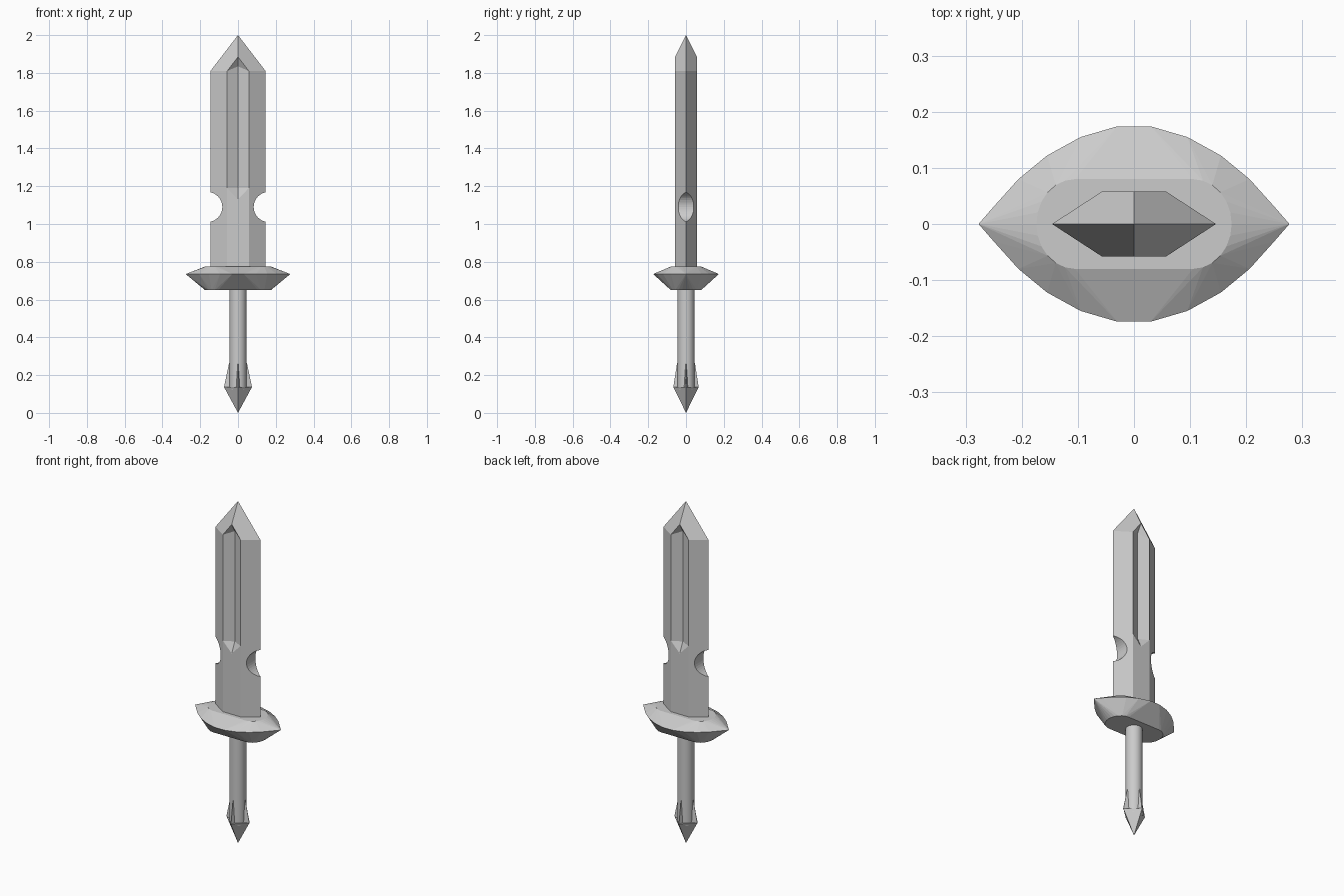
import bpy, bmesh, math

if "Cube" in bpy.data.objects:
    bpy.data.objects.remove(bpy.data.objects["Cube"])


def to_object(bm, name):
    bmesh.ops.recalc_face_normals(bm, faces=bm.faces)
    mesh = bpy.data.meshes.new(name)
    bm.to_mesh(mesh)
    bm.free()
    obj = bpy.data.objects.new(name, mesh)
    bpy.context.collection.objects.link(obj)
    return obj


def hull(name, points):
    """Flat-faced convex solid around a few points."""
    bm = bmesh.new()
    for p in points:
        bm.verts.new(p)
    bmesh.ops.convex_hull(bm, input=bm.verts)
    bmesh.ops.dissolve_limit(bm, angle_limit=0.01, verts=bm.verts, edges=bm.edges)
    return to_object(bm, name)


def mirror4(quarter):
    return {(sx * x, sy * y) for x, y in quarter for sx in (1, -1) for sy in (1, -1)}


# Blade: one quarter of a hexagonal bar with a faceted point and a V-shaped fuller
W, F, T, V = 0.146, 0.057, 0.058, 0.03
P = {"edge0": (W, 0, 0.74), "edge1": (W, 0, 1.81), "tip": (0, 0, 2.0),
     "flat0": (F, T, 0.74), "flat1": (F, T, 1.19), "flat2": (F, T, 1.81),
     "mid0": (0, T, 0.74), "sill": (0, T, 1.13), "peak": (0, T, 1.885),
     "groove0": (0, V, 1.19), "groove1": (0, V, 1.835), "base": (0, 0, 0.74)}
FACES = ["flat0 edge0 edge1 flat2 flat1", "flat2 edge1 tip peak", "flat2 peak groove1",
         "flat1 flat2 groove1 groove0", "sill flat1 groove0", "mid0 flat0 flat1 sill",
         "base mid0 flat0 edge0"]
bm = bmesh.new()
for sx in (1, -1):
    for sy in (1, -1):
        v = {k: bm.verts.new((x * sx, y * sy, z)) for k, (x, y, z) in P.items()}
        for f in FACES:
            bm.faces.new([v[k] for k in f.split()])
bmesh.ops.remove_doubles(bm, verts=bm.verts, dist=1e-4)
blade = to_object(bm, "blade")

# Round notches in the blade edges
for s in (1, -1):
    bpy.ops.mesh.primitive_cylinder_add(vertices=40, radius=0.08, depth=0.4,
                                        location=(s * 0.163, 0, 1.09),
                                        rotation=(math.pi / 2, 0, 0))
    cutter = bpy.context.object
    cutter.name = "notch_cutter"
    cutter.hide_render = True
    cutter.display_type = 'WIRE'
    mod = blade.modifiers.new("notch", 'BOOLEAN')
    mod.operation = 'DIFFERENCE'
    mod.solver = 'EXACT'
    mod.object = cutter

# Guard: pointed oval rim between two rounded flats
rim = mirror4([(0.03, 0.174), (0.095, 0.155), (0.155, 0.122),
               (0.206, 0.08), (0.25, 0.031), (0.277, 0)])
flat = mirror4([(0.105 + 0.069 * math.sin(a), 0.08 * math.cos(a))
                for a in (math.radians(15 * i) for i in range(7))])
hull("guard", [(x, y, 0.735) for x, y in rim]
     + [(x, y, z) for x, y in flat for z in (0.65, 0.775)])

# Grip
bpy.ops.mesh.primitive_cylinder_add(vertices=24, radius=0.045, depth=0.56,
                                    location=(0, 0, 0.40))
bpy.context.object.name = "grip"
bpy.ops.object.shade_smooth_by_angle(angle=math.radians(30))

# Pommel: four-sided spike
PX, PY, PZ = 0.074, 0.067, 0.137
hull("pommel_spike", [(PX, 0, PZ), (-PX, 0, PZ), (0, PY, PZ), (0, -PY, PZ), (0, 0, 0)])

# Pommel fins: one wedge on each spike corner
for i in range(4):
    r = PX if i % 2 == 0 else PY
    c, s = round(math.cos(i * math.pi / 2)), round(math.sin(i * math.pi / 2))
    wedge = [(0.036, 0.012, PZ), (0.036, -0.012, PZ), (r, 0.002, PZ), (r, -0.002, PZ),
             (0.036, 0.004, 0.265), (0.036, -0.004, 0.265), (0.047, 0, 0.265)]
    hull("pommel_fin", [(u * c - v * s, u * s + v * c, z) for u, v, z in wedge])
